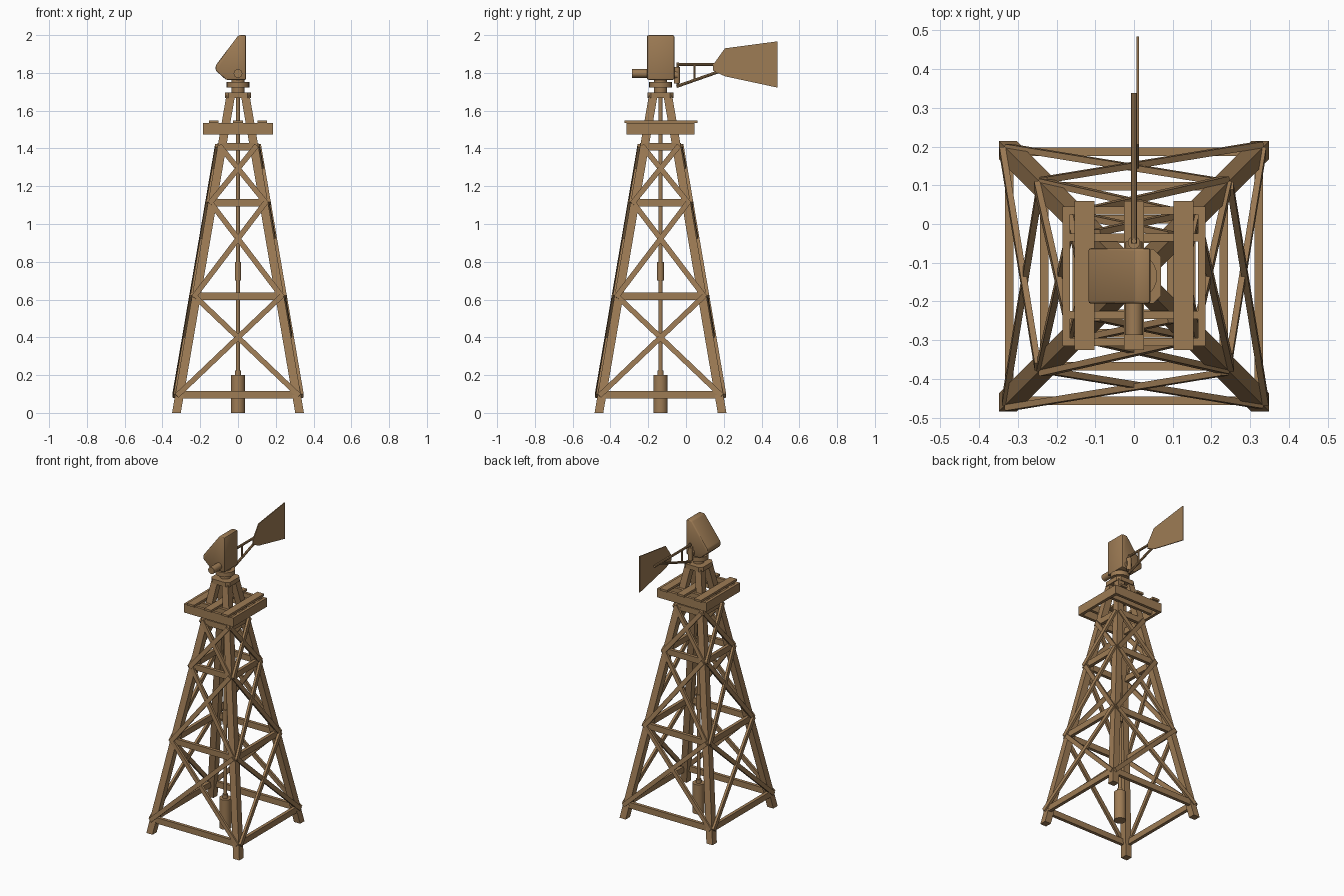
import bpy, bmesh, math
from mathutils import Vector, Matrix

if "Cube" in bpy.data.objects:
    bpy.data.objects.remove(bpy.data.objects["Cube"])

CY = -0.135          # tower axis in y
wood = bpy.data.materials.new("weathered_brown")
wood.diffuse_color = (0.34, 0.2, 0.09, 1)
wood.use_nodes = True
wood.node_tree.nodes["Principled BSDF"].inputs["Base Color"].default_value = wood.diffuse_color


def finish(name, bm, smooth=False):
    bmesh.ops.recalc_face_normals(bm, faces=bm.faces)
    me = bpy.data.meshes.new(name)
    bm.to_mesh(me)
    bm.free()
    ob = bpy.data.objects.new(name, me)
    bpy.context.collection.objects.link(ob)
    me.materials.append(wood)
    if smooth:
        bpy.ops.object.select_all(action='DESELECT')
        ob.select_set(True)
        bpy.context.view_layer.objects.active = ob
        bpy.ops.object.shade_smooth_by_angle(angle=math.radians(40))
    return ob


def bar(name, a, b, width, depth, out):
    """Rectangular bar from a to b; depth is measured along 'out'."""
    a, b, out = Vector(a), Vector(b), Vector(out)
    d = (b - a).normalized()
    n = (out - d * out.dot(d)).normalized()
    m = Matrix((d, n, d.cross(n))).transposed().to_4x4()
    m.translation = (a + b) / 2
    bm = bmesh.new()
    bmesh.ops.create_cube(bm, size=1, matrix=m @ Matrix.Diagonal(((b - a).length, depth, width, 1)))
    return finish(name, bm)


def box(name, x0, x1, y0, y1, z0, z1, bevel=0):
    yc = (y0 + y1) / 2
    bm = bmesh.new()
    bmesh.ops.create_cube(bm, size=1, matrix=Matrix.Translation(((x0 + x1) / 2, yc, (z0 + z1) / 2))
                          @ Matrix.Diagonal((x1 - x0, y1 - y0, z1 - z0, 1)))
    if bevel:
        up = [e for e in bm.edges if abs(e.verts[0].co.z - e.verts[1].co.z) > 1e-4]
        bmesh.ops.bevel(bm, geom=up, offset=bevel, segments=1, affect='EDGES')
    return finish(name, bm)


def rod(name, a, b, r, sides=16):
    a, b = Vector(a), Vector(b)
    m = (b - a).to_track_quat('Z', 'Y').to_matrix().to_4x4()
    m.translation = (a + b) / 2
    bm = bmesh.new()
    bmesh.ops.create_cone(bm, cap_ends=True, segments=sides, radius1=r, radius2=r,
                          depth=(b - a).length, matrix=m)
    return finish(name, bm, True)


def prism(name, pts, shift, bevel=0):
    bm = bmesh.new()
    f = bm.faces.new([bm.verts.new(p) for p in pts])
    ext = bmesh.ops.extrude_face_region(bm, geom=[f])
    bmesh.ops.translate(bm, vec=shift, verts=[v for v in ext['geom'] if isinstance(v, bmesh.types.BMVert)])
    if bevel:
        bmesh.ops.bevel(bm, geom=list(bm.edges), offset=bevel, segments=2, profile=0.5, affect='EDGES')
    return finish(name, bm, bool(bevel))


def spread(z):
    return 0.326 - 0.171 * z     # leg centre offset at height z


# Four leaning square legs
H = 0.023
for sx in (-1, 1):
    for sy in (-1, 1):
        top, foot = spread(1.68), spread(0)
        sq = [(sx * foot + i * H, CY + sy * foot + j * H, 0) for i, j in ((-1, -1), (1, -1), (1, 1), (-1, 1))]
        name = ("front" if sy < 0 else "back") + ("_left_leg" if sx < 0 else "_right_leg")
        prism(name, sq, (sx * (top - foot), sy * (top - foot), 1.68))

# Horizontal rails and crossed braces on the four sides
levels = (0.095, 0.617, 1.113, 1.41)
for k, side in enumerate(("front", "right", "back", "left")):
    rot = Matrix.Rotation(k * math.pi / 2, 3, 'Z')
    out = rot @ Vector((0, -1, 0))

    def at(u, o, z):
        return rot @ Vector((u, -o, z)) + Vector((0, CY, 0))

    for i, z in enumerate(levels):
        s = spread(z)
        bar(f"{side}_rail_{i}", at(-s, s + 0.012, z), at(s, s + 0.012, z), 0.04, 0.022, out)
    for i in range(3):
        z0, z1 = levels[i] - 0.005, levels[i + 1] + 0.005
        s0, s1 = spread(z0), spread(z1)
        for d in (-1, 1):
            o = 0.026 + 0.003 * d
            bar(f"{side}_brace_{i}_{'a' if d < 0 else 'b'}", at(-d * (s0 + 0.014), s0 + o, z0),
                at(d * (s1 + 0.014), s1 + o, z1), 0.028, 0.016, out)

# Platform: frame boards, joists beside the legs, three planks
for s, n in ((-1, "left"), (1, "right")):
    box(f"platform_{n}_board", s * 0.175 - 0.01, s * 0.175 + 0.01, CY - 0.175, CY + 0.175, 1.475, 1.535)
for s, n in ((-1, "front"), (1, "back")):
    yc = CY + s * 0.17
    box(f"platform_{n}_board", -0.185, 0.185, yc - 0.01, yc + 0.01, 1.475, 1.535)
    yc = CY + s * 0.1
    box(f"platform_{n}_joist", -0.17, 0.17, yc - 0.01, yc + 0.01, 1.485, 1.535)
for i, x in enumerate((-0.128, 0, 0.128)):
    box(f"platform_plank_{i}", x - 0.026, x + 0.026, CY - 0.19, CY + 0.195, 1.535, 1.549)

# Pump and its long rod
rod("pump_barrel", (0, CY, 0), (0, CY, 0.2), 0.038)
rod("pump_collar", (0, CY, 0.2), (0, CY, 0.225), 0.017)
rod("pump_rod", (0, CY, 0.2), (0, CY, 1.68), 0.011, 10)
rod("pump_rod_coupling", (0, CY, 0.7), (0, CY, 0.8), 0.018, 10)

# Top plate and turntable
box("top_plate", -0.07, 0.07, CY - 0.07, CY + 0.07, 1.667, 1.697, 0.02)
rod("turntable_neck", (0, CY, 1.69), (0, CY, 1.78), 0.035)
rod("turntable_disc", (0, CY, 1.722), (0, CY, 1.752), 0.06, 24)

# Gear housing with its shaft
profile = ((0.043, 2.0), (0.003, 2.0), (-0.118, 1.84), (-0.118, 1.812), (-0.063, 1.763), (0.043, 1.763))
prism("gear_housing", [(x, -0.206, z) for x, z in profile], (0, 0.144, 0), 0.008)
rod("wheel_shaft", (0, -0.287, 1.797), (0, -0.19, 1.797), 0.023)

# Tail: hinge, two arms, strut and vane
rod("tail_hinge", (0, -0.048, 1.745), (0, -0.048, 1.83), 0.016)
rod("hinge_boss", (0, -0.08, 1.79), (0, -0.045, 1.79), 0.022)
rod("hinge_pin", (0, -0.044, 1.722), (0, -0.044, 1.855), 0.007, 8)
rod("tail_upper_arm", (0, -0.05, 1.845), (0, 0.338, 1.845), 0.008, 8)
rod("tail_lower_arm", (0, -0.05, 1.728), (0, 0.27, 1.84), 0.008, 8)
rod("tail_strut", (0, 0.045, 1.76), (0, 0.045, 1.845), 0.006, 8)
vane = ((0.143, 1.812), (0.206, 1.782), (0.485, 1.722), (0.485, 1.967), (0.206, 1.93), (0.143, 1.842))
prism("tail_vane", [(0.007, y, z) for y, z in vane], (0.006, 0, 0))
